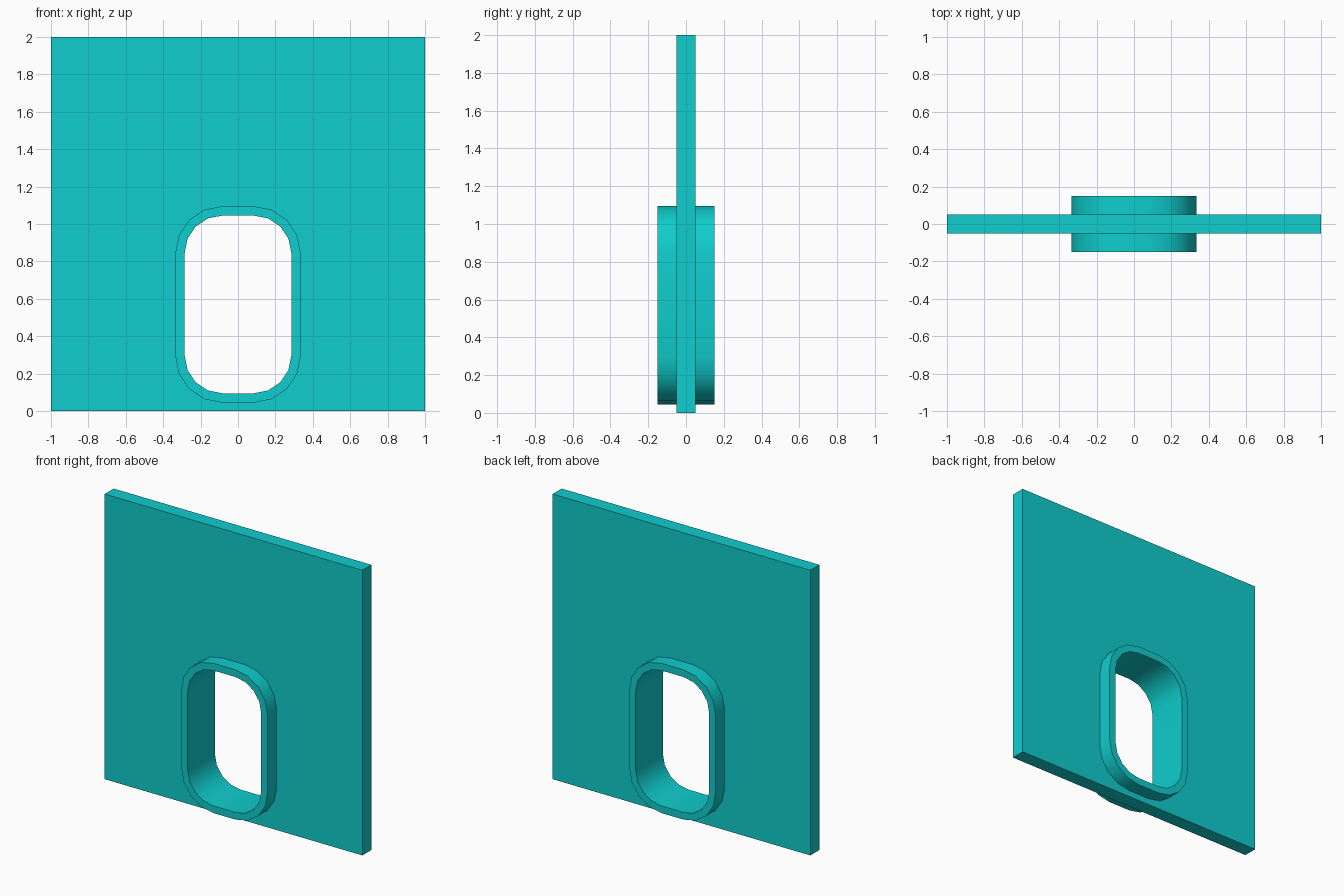
import bpy, bmesh, math
from mathutils import Vector

if "Cube" in bpy.data.objects:
    bpy.data.objects.remove(bpy.data.objects["Cube"])

teal = bpy.data.materials.new("teal")
teal.diffuse_color = (0.005, 0.61, 0.61, 1)
teal.use_nodes = True
teal.node_tree.nodes["Principled BSDF"].inputs["Base Color"].default_value = teal.diffuse_color


def rounded_outline(radius, steps=4):
    """Tall rounded rectangle (x, z) around fixed corner centres."""
    centres = [(0.085, 0.845), (-0.085, 0.845), (-0.085, 0.295), (0.085, 0.295)]
    pts = []
    for q, (cx, cz) in enumerate(centres):
        for i in range(steps + 1):
            a = math.radians(90 * (q + i / steps))
            pts.append((cx + radius * math.cos(a), cz + radius * math.sin(a)))
    return pts


def holed_slab(name, outer, inner, half_depth):
    """Fill between two outlines, then extrude along y."""
    bm = bmesh.new()
    edges = []
    for outline in (outer, inner):
        vs = [bm.verts.new((x, -half_depth, z)) for x, z in outline]
        edges += [bm.edges.new((vs[i - 1], vs[i])) for i in range(len(vs))]
    bmesh.ops.triangle_fill(bm, edges=edges, use_beauty=True, normal=(0, -1, 0))
    bmesh.ops.join_triangles(bm, faces=bm.faces[:], angle_face_threshold=0.1,
                             angle_shape_threshold=1.0)
    ext = bmesh.ops.extrude_face_region(bm, geom=bm.faces[:], use_keep_orig=True)
    moved = [g for g in ext["geom"] if isinstance(g, bmesh.types.BMVert)]
    bmesh.ops.translate(bm, verts=moved, vec=Vector((0, 2 * half_depth, 0)))
    bmesh.ops.recalc_face_normals(bm, faces=bm.faces[:])
    mesh = bpy.data.meshes.new(name)
    bm.to_mesh(mesh)
    bm.free()
    obj = bpy.data.objects.new(name, mesh)
    bpy.context.collection.objects.link(obj)
    mesh.materials.append(teal)
    bpy.ops.object.select_all(action='DESELECT')
    obj.select_set(True)
    bpy.context.view_layer.objects.active = obj
    bpy.ops.object.shade_smooth_by_angle(angle=math.radians(30))
    return obj


# Square wall panel; its opening edge is hidden inside the frame
holed_slab("wall_panel", [(-1, 0), (1, 0), (1, 2), (-1, 2)],
           rounded_outline(0.225), 0.05)

# Rounded frame projecting from both faces
holed_slab("opening_frame", rounded_outline(0.25), rounded_outline(0.20), 0.15)
